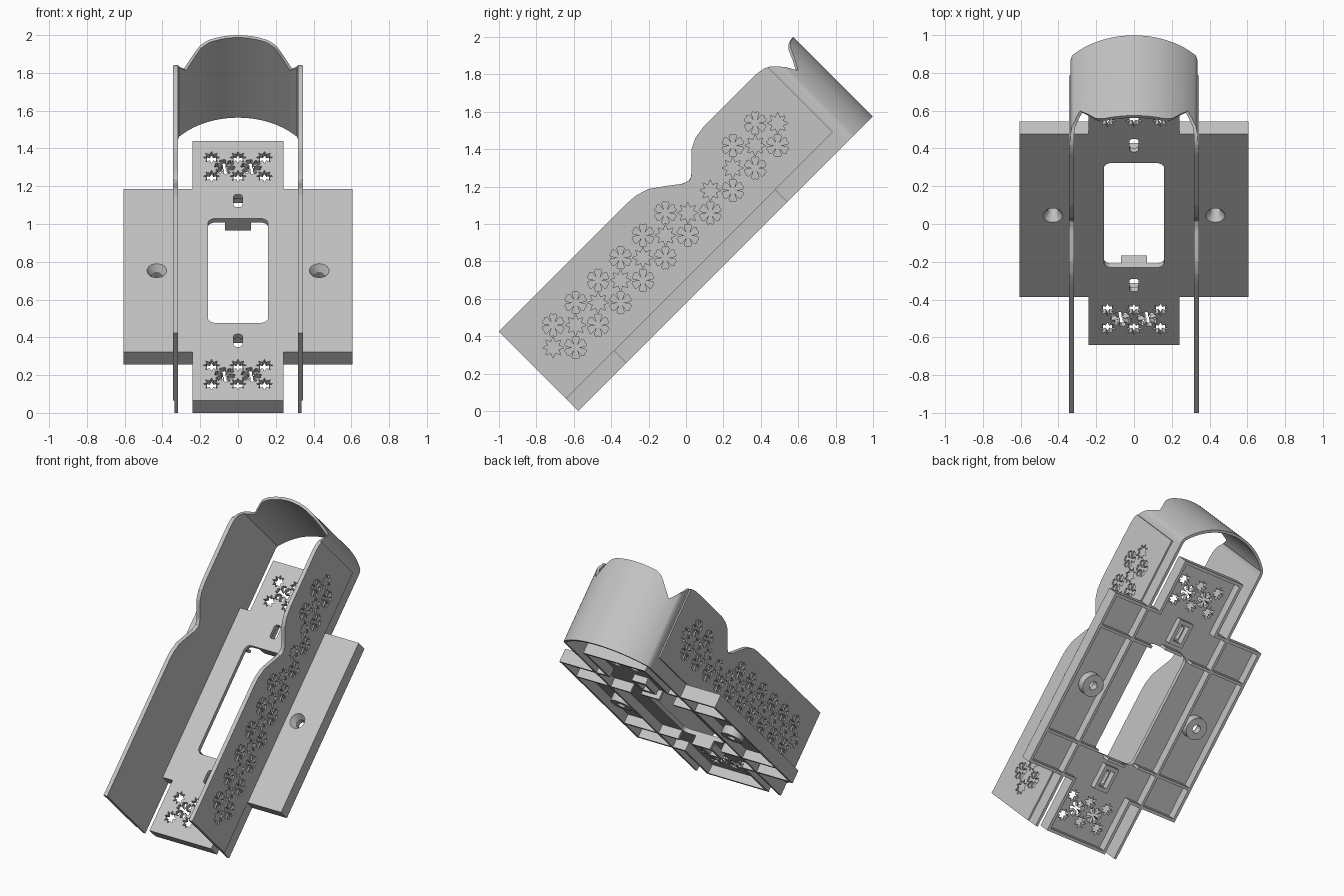
import bpy, bmesh
from math import pi, sin, cos, radians
from mathutils import Matrix, Vector

cube = bpy.data.objects.get("Cube")
if cube:
    bpy.data.objects.remove(cube, do_unlink=True)

# One grey plastic for everything
grey = bpy.data.materials.new("grey plastic")
grey.use_nodes = True
grey.diffuse_color = (0.55, 0.55, 0.55, 1)
grey.node_tree.nodes["Principled BSDF"].inputs["Base Color"].default_value = grey.diffuse_color

# Parts are laid out flat: x across, y along the plate, z off the plate,
# then every object is tilted about x.
TILT = pi / 4
BASE, TOP, SHEET = 0.408, 0.5, 0.47      # underside, plate face, sheet underside
START, MID = -0.408, 0.565               # near end and centre along the plate
WALL_X, WALL_T = 0.335, 0.018


def finish(name, mesh, smooth=False):
    mesh.materials.clear()
    mesh.materials.append(grey)
    ob = bpy.data.objects.new(name, mesh)
    bpy.context.collection.objects.link(ob)
    ob.rotation_euler = (TILT, 0, 0)
    if smooth:
        bpy.ops.object.select_all(action='DESELECT')
        ob.select_set(True)
        bpy.context.view_layer.objects.active = ob
        bpy.ops.object.shade_smooth_by_angle(angle=radians(30))
    return ob


def cutout_sheet(name, loops, low, high, matrix=None):
    """Flat sheet from an outline and hole outlines, low..high thick."""
    curve = bpy.data.curves.new(name, 'CURVE')
    curve.dimensions = '2D'
    curve.fill_mode = 'BOTH'
    curve.extrude = (high - low) / 2
    for loop in loops:
        spline = curve.splines.new('POLY')
        spline.points.add(len(loop) - 1)
        for point, (a, b) in zip(spline.points, loop):
            point.co = (a, b, 0, 1)
        spline.use_cyclic_u = True
    helper = bpy.data.objects.new(name + " outline", curve)
    bpy.context.collection.objects.link(helper)
    bpy.context.view_layer.update()
    graph = bpy.context.evaluated_depsgraph_get()
    mesh = bpy.data.meshes.new_from_object(helper.evaluated_get(graph))
    bpy.data.objects.remove(helper, do_unlink=True)
    mesh.transform(Matrix.Translation((0, 0, (low + high) / 2)))
    if matrix:
        mesh.transform(matrix)
    bm = bmesh.new()
    bm.from_mesh(mesh)
    bmesh.ops.remove_doubles(bm, verts=bm.verts, dist=1e-5)
    bmesh.ops.recalc_face_normals(bm, faces=bm.faces)
    bm.to_mesh(mesh)
    bm.free()
    for poly in mesh.polygons:
        poly.use_smooth = False
    return finish(name, mesh)


def box(name, x0, x1, y0, y1, z0, z1):
    bm = bmesh.new()
    bmesh.ops.create_cube(bm, size=1)
    for v in bm.verts:
        v.co = Vector(((x0 + x1) / 2 + v.co.x * (x1 - x0),
                       (y0 + y1) / 2 + v.co.y * (y1 - y0),
                       (z0 + z1) / 2 + v.co.z * (z1 - z0)))
    mesh = bpy.data.meshes.new(name)
    bm.to_mesh(mesh)
    bm.free()
    return finish(name, mesh)


# Outline helpers
def polar(cx, cy, pairs):
    return [(cx + r * cos(a), cy + r * sin(a)) for r, a in pairs]


def circle(cx, cy, r, n=32):
    return polar(cx, cy, [(r, 2 * pi * k / n) for k in range(n)])


def star(cx, cy, r):
    return polar(cx, cy, [(r if k % 2 == 0 else r * 0.55, k * pi / 8) for k in range(16)])


def flower(cx, cy, r, petals=6):
    step = 2 * pi / petals
    shape = [(-0.5, 0.25), (-0.36, 0.88), (-0.2, 1), (0, 0.92), (0.2, 1), (0.36, 0.88)]
    return polar(cx, cy, [(r * f, (k + t) * step + pi / 4) for k in range(petals) for t, f in shape])


def rounded(cx, cy, hx, hy, r, n=6):
    pts = []
    for q, (sx, sy) in enumerate([(1, 1), (-1, 1), (-1, -1), (1, -1)]):
        pts += polar(cx + sx * (hx - r), cy + sy * (hy - r),
                     [(r, (q + k / n) * pi / 2) for k in range(n + 1)])
    return pts


def cross(inset=0):
    a, b = 0.24 - inset, 0.605 - inset
    w, t = 0.61 - inset, 0.972 - inset
    quarter = [(b, w), (a, w), (a, t)]
    pts = []
    for sx, sy in [(1, 1), (-1, 1), (-1, -1), (1, -1)]:
        part = quarter if sx * sy > 0 else quarter[::-1]
        pts += [(sx * x, MID + sy * y) for x, y in part]
    return pts


# Plate face with opening, slots, screw holes and flower cutouts
holes = [rounded(0, MID, 0.16, 0.391, 0.04)]
for s in (-1, 1):
    holes.append(rounded(0, MID + s * 0.523, 0.025, 0.048, 0.02))
    holes.append(circle(s * 0.43, MID, 0.052))
    centre = MID + s * 0.778
    for x in (-0.14, 0, 0.14):
        holes += [star(x, centre + d, 0.045) for d in (-0.07, 0.07)]
    holes += [flower(x, centre, 0.056) for x in (-0.07, 0.07)]
cutout_sheet("plate_face", [cross()] + holes, SHEET, TOP)
cutout_sheet("plate_skirt", [cross(), cross(0.02)], BASE, SHEET)

# Underside ribs, opening tabs, slot frames and screw bosses
for s, end in ((-1, "lower"), (1, "upper")):
    y = MID + s * 0.375
    for side, label in ((-1, "right"), (1, "left")):
        xs = sorted((side * 0.165, side * 0.595))
        box(f"{end}_{label}_rib", *xs, y - 0.009, y + 0.009, BASE, SHEET)
    ys = sorted((MID + s * 0.391, MID + s * 0.411))
    box(f"{end}_opening_tab", -0.07, 0.07, *ys, BASE, SHEET)
    y = MID + s * 0.523
    cutout_sheet(f"{end}_slot_frame", [rounded(0, y, 0.055, 0.085, 0.005),
                                       rounded(0, y, 0.032, 0.058, 0.005)], 0.425, SHEET)

for s, label in ((-1, "right"), (1, "left")):
    bm = bmesh.new()
    rings = []
    for r, z in [(0.052, TOP), (0.028, 0.462), (0.028, 0.412), (0.075, 0.412), (0.075, SHEET)]:
        rings.append([bm.verts.new((x, y, z)) for x, y in circle(s * 0.43, MID, r)])
    for low, high in zip(rings, rings[1:]):
        for k in range(32):
            j = (k + 1) % 32
            bm.faces.new((low[k], low[j], high[j], high[k]))
    bmesh.ops.recalc_face_normals(bm, faces=bm.faces)
    mesh = bpy.data.meshes.new("boss")
    bm.to_mesh(mesh)
    bm.free()
    finish(f"{label}_screw_boss", mesh, smooth=True)

# Wavy rim height along the guard
RIM = [(START, 1.008), (0.57, 1.008), (0.63, 1.003), (0.70, 0.98), (0.78, 0.923), (0.845, 0.873),
       (0.887, 0.859), (0.912, 0.87), (0.955, 0.912), (1.011, 0.969), (1.068, 0.997),
       (1.14, 1.008), (1.54, 1.008), (1.59, 1.0), (1.623, 0.983), (1.676, 0.926),
       (1.711, 0.863), (1.743, 0.92), (1.77, 0.98), (1.79, 1.0), (1.82, 1.008)]


def rim(v):
    for (a, p), (b, q) in zip(RIM, RIM[1:]):
        if v <= b:
            return p + (q - p) * max(0, v - a) / (b - a)
    return RIM[-1][1]


# Guard: two side walls joined by a bowed end wall
half = [(WALL_X, START + (1.64 - START) * k / 100) for k in range(101)]
R, first = 0.43, 0.87
half += [(R * sin(first * (1 - k / 30)), 1.82 - R + R * cos(first * (1 - k / 30))) for k in range(31)]
path = [Vector(p) for p in half + [(-x, y) for x, y in half[-2::-1]]]
bm = bmesh.new()
sections = []
for i, p in enumerate(path):
    d = (path[min(i + 1, len(path) - 1)] - path[max(i - 1, 0)]).normalized()
    q = p + Vector((-d.y, d.x)) * WALL_T
    h = rim(p.y)
    sections.append([bm.verts.new(c) for c in ((p.x, p.y, BASE), (p.x, p.y, h),
                                               (q.x, q.y, h), (q.x, q.y, BASE))])
for a, b in zip(sections, sections[1:]):
    for k in range(4):
        j = (k + 1) % 4
        bm.faces.new((a[k], a[j], b[j], b[k]))
bm.faces.new(sections[0])
bm.faces.new(sections[-1])
bmesh.ops.recalc_face_normals(bm, faces=bm.faces)
mesh = bpy.data.meshes.new("guard_wall")
bm.to_mesh(mesh)
bm.free()
finish("guard_wall", mesh, smooth=True)

# Raised side panels with recessed flowers and stars
END = 1.61
outline = [(START, TOP)] + [(END, TOP), (END, rim(END))]
outline += [(v, h) for v, h in reversed(RIM) if v < END]
motifs = []
for k in range(11):
    v, w, d = -0.262 + 0.1697 * k, 0.742, 0.085
    motifs.append(star(v, w, 0.057))
    if k not in (6, 7, 10):
        motifs.append(flower(v + d, w + d, 0.061))
    if k > 0:
        motifs.append(flower(v - d, w - d, 0.061))
upright = Matrix(((0, 0, 1, 0), (1, 0, 0, 0), (0, 1, 0, 0), (0, 0, 0, 1)))
cutout_sheet("left_side_panel", [outline] + motifs, WALL_X - 0.001, 0.345, upright)
cutout_sheet("right_side_panel", [outline] + motifs, -0.345, 0.001 - WALL_X, upright)
